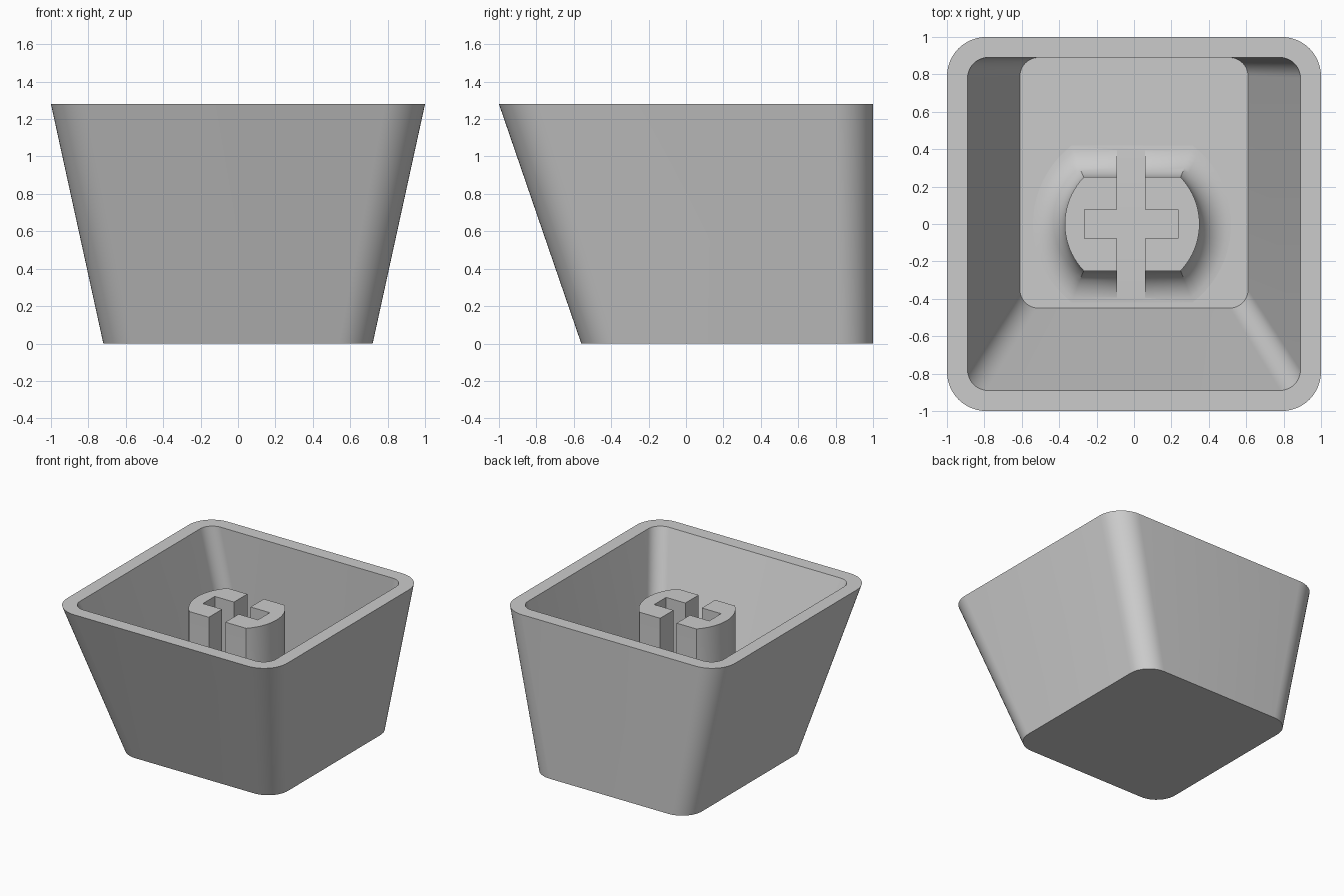
import bpy
import bmesh
import math

cube = bpy.data.objects.get("Cube")
if cube:
    bpy.data.objects.remove(cube, do_unlink=True)

HEIGHT, WALL, STEM_TOP = 1.28, 0.11, 1.16

grey = bpy.data.materials.new("light_grey_plastic")
grey.use_nodes = True
colour = (0.6, 0.6, 0.6, 1)
grey.diffuse_color = colour
grey.node_tree.nodes["Principled BSDF"].inputs["Base Color"].default_value = colour


def rounded_rect(x, y0, y1, r, z, n=12):
    """Counterclockwise ring, symmetric in x."""
    pts = []
    corners = [(x - r, y1 - r), (r - x, y1 - r), (r - x, y0 + r), (x - r, y0 + r)]
    for quarter, (cx, cy) in enumerate(corners):
        for i in range(n + 1):
            a = math.pi / 2 * (quarter + i / n)
            pts.append((cx + r * math.cos(a), cy + r * math.sin(a), z))
    return pts


def flatted_circle(r, flat, z, cx=-0.01, n=20):
    """Ring of two side arcs joined by flat front and back edges."""
    half = math.asin(flat / r)
    return [(cx + r * math.cos(a), r * math.sin(a), z)
            for start in (0, math.pi)
            for a in (start - half + 2 * half * i / n for i in range(n + 1))]


def loft(name, rings):
    """Skin a stack of equal rings and cap both ends."""
    bm = bmesh.new()
    loops = [[bm.verts.new(p) for p in ring] for ring in rings]
    for low, high in zip(loops, loops[1:]):
        for i in range(len(low)):
            j = (i + 1) % len(low)
            bm.faces.new((low[i], low[j], high[j], high[i]))
    bm.faces.new(loops[0][::-1])
    bm.faces.new(loops[-1])
    bmesh.ops.recalc_face_normals(bm, faces=bm.faces)
    mesh = bpy.data.meshes.new(name)
    bm.to_mesh(mesh)
    bm.free()
    mesh.materials.append(grey)
    obj = bpy.data.objects.new(name, mesh)
    bpy.context.collection.objects.link(obj)
    return obj


def shade(obj):
    bpy.ops.object.select_all(action='DESELECT')
    obj.select_set(True)
    bpy.context.view_layer.objects.active = obj
    bpy.ops.object.shade_smooth_by_angle(angle=math.radians(30))


# Hollow tapered shell, open at the top
shell = loft("shell", [
    rounded_rect(0.72, -0.56, 1, 0.18, 0),
    rounded_rect(1, -1, 1, 0.21, HEIGHT),
    rounded_rect(1 - WALL, WALL - 1, 1 - WALL, 0.11, HEIGHT),
    rounded_rect(0.72 - WALL, WALL - 0.56, 1 - WALL, 0.1, WALL),
])
shade(shell)

# Mounting stem with a fillet flaring into the floor
FILLET = 0.17
rings = [flatted_circle(0.36 + FILLET, 0.25 + FILLET, WALL / 2)]
for i in range(11):
    a = math.pi / 2 * i / 10
    d = FILLET * (1 - math.sin(a))
    rings.append(flatted_circle(0.36 + d, 0.25 + d, WALL + FILLET * (1 - math.cos(a))))
rings.append(flatted_circle(0.36, 0.25, STEM_TOP))
stem = loft("stem", rings)

# Cross-shaped slot through the stem
for name, x0, x1, y in (("slot_cutter_long", -0.09, 0.06, 0.7),
                        ("slot_cutter_short", -0.265, 0.235, 0.077)):
    box = [[(x0, -y, z), (x1, -y, z), (x1, y, z), (x0, y, z)]
           for z in (WALL + 0.002, HEIGHT)]
    cutter = loft(name, box)
    cutter.hide_render = True
    cutter.hide_set(True)
    cut = stem.modifiers.new(name, 'BOOLEAN')
    cut.operation = 'DIFFERENCE'
    cut.solver = 'EXACT'
    cut.object = cutter

# Apply the cuts, drop the cutters, then shade
bpy.context.view_layer.objects.active = stem
for cut in list(stem.modifiers):
    cutter = cut.object
    bpy.ops.object.modifier_apply(modifier=cut.name)
    bpy.data.objects.remove(cutter, do_unlink=True)
shade(stem)
